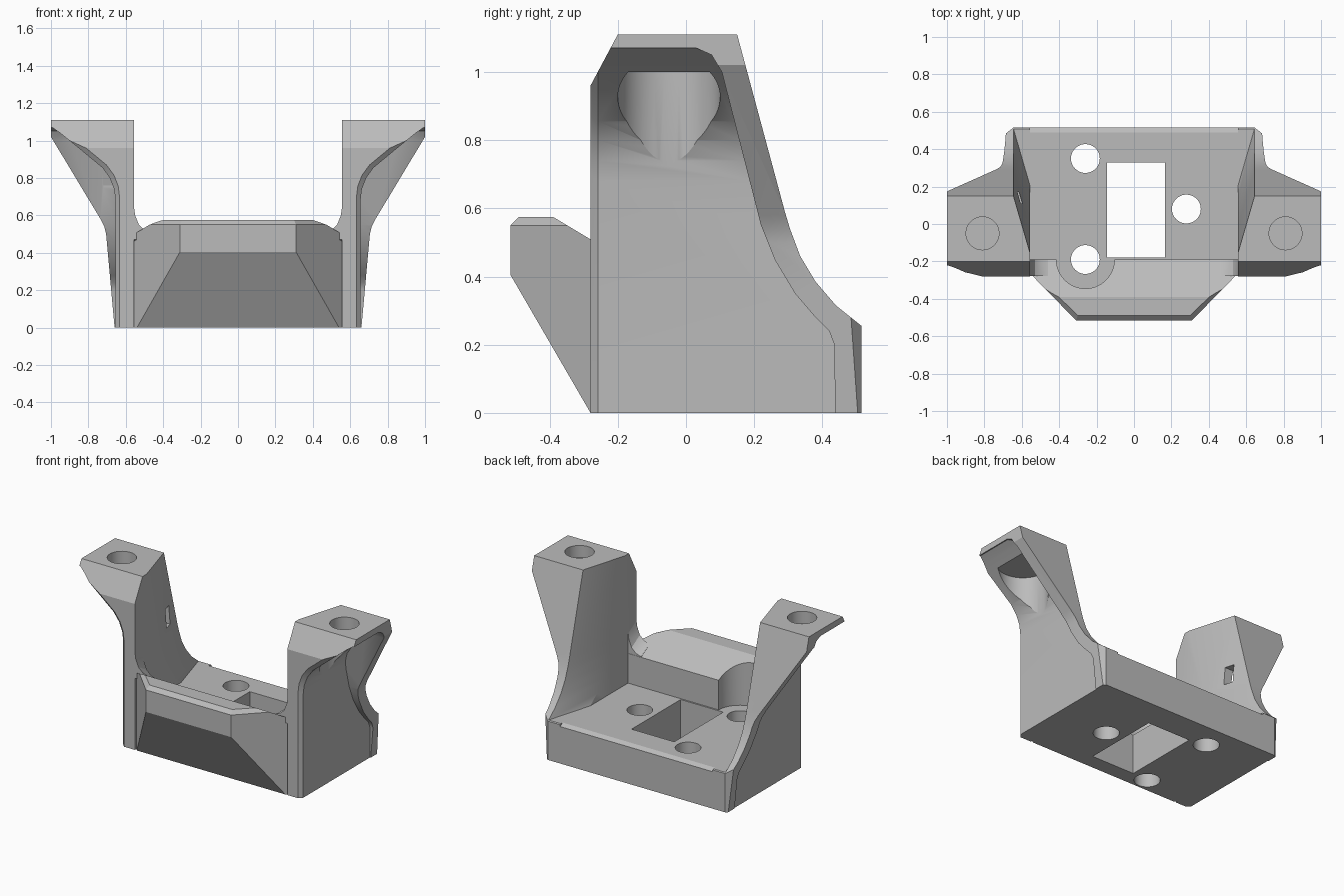
import bpy, bmesh, math
from mathutils import Matrix

if "Cube" in bpy.data.objects:
    bpy.data.objects.remove(bpy.data.objects["Cube"])

grey = bpy.data.materials.new("plain grey")
grey.use_nodes = True
GREY = (0.5, 0.5, 0.5, 1)
grey.diffuse_color = GREY
grey.node_tree.nodes["Principled BSDF"].inputs["Base Color"].default_value = GREY


def finish_mesh(name, bm):
    bmesh.ops.recalc_face_normals(bm, faces=bm.faces)
    mesh = bpy.data.meshes.new(name)
    bm.to_mesh(mesh)
    bm.free()
    mesh.materials.append(grey)
    obj = bpy.data.objects.new(name, mesh)
    bpy.context.collection.objects.link(obj)
    return obj


def loft(name, sections):
    """Closed solid through matching rings of 3D points."""
    bm = bmesh.new()
    rings = [[bm.verts.new(p) for p in ring] for ring in sections]
    for a, b in zip(rings, rings[1:]):
        for i in range(len(a)):
            j = (i + 1) % len(a)
            bm.faces.new((a[i], a[j], b[j], b[i]))
    bm.faces.new(rings[0])
    bm.faces.new(rings[-1])
    return finish_mesh(name, bm)


def prism(name, axis, points, lo, hi, shift=(0, 0)):
    """Extrude a 2D outline along an axis; shift slides the low end."""
    def ring(t, du, dv):
        moved = [(u + du, v + dv) for u, v in points]
        if axis == "x":
            return [(t, u, v) for u, v in moved]
        if axis == "y":
            return [(u, t, v) for u, v in moved]
        return [(u, v, t) for u, v in moved]
    return loft(name, [ring(lo, *shift), ring(hi, 0, 0)])


def box(name, x0, x1, y0, y1, z0, z1):
    return prism(name, "z", [(x0, y0), (x1, y0), (x1, y1), (x0, y1)], z0, z1)


def cylinder(name, x, y, radius, z0, z1):
    bm = bmesh.new()
    bmesh.ops.create_cone(bm, cap_ends=True, segments=64, radius1=radius,
                          radius2=radius, depth=z1 - z0,
                          matrix=Matrix.Translation((x, y, (z0 + z1) / 2)))
    return finish_mesh(name, bm)


def select(obj):
    bpy.ops.object.select_all(action="DESELECT")
    obj.select_set(True)
    bpy.context.view_layer.objects.active = obj


def combine(obj, tool, operation="DIFFERENCE"):
    mod = obj.modifiers.new("cut", "BOOLEAN")
    mod.operation, mod.solver, mod.object = operation, "EXACT", tool
    select(obj)
    bpy.ops.object.modifier_apply(modifier=mod.name)
    bpy.data.objects.remove(tool)


FLOOR = 0.26

# Base plate with window and three screw holes
base = prism("base_plate", "x", [(-0.25, 0), (0.515, 0), (0.515, 0.243),
                                 (0.49, FLOOR), (-0.25, FLOOR)], -0.645, 0.645)
combine(base, box("window", -0.145, 0.165, -0.18, 0.33, -0.1, 0.5))
for x, y in [(-0.26, 0.35), (-0.26, -0.19), (0.28, 0.08)]:
    combine(base, cylinder("screw_hole", x, y, 0.077, -0.1, 0.5))


# Front block: tapered plan, undercut front, sloping top
def plan(z, inset):
    half = [(0.555, -0.19), (0.555, -0.265 + inset),
            (0.31 - inset * 0.4, -0.515 + inset)]
    return [(x, y, z) for x, y in half] + [(-x, y, z) for x, y in half[::-1]]


block = loft("front_block", [plan(0, 0), plan(0.55, 0), plan(0.575, 0.025)])
combine(block, prism("block_side", "x", [(-0.1, 0), (-0.28, 0), (-0.515, 0.405),
                                         (-0.53, 0.43), (-0.53, 0.575), (-0.39, 0.575),
                                         (-0.1, 0.401)], -1, 1), "INTERSECT")
combine(block, cylinder("head_clearance", -0.26, -0.19, 0.155, FLOOR, 1))
combine(block, cylinder("screw_hole", -0.26, -0.19, 0.077, -0.1, 0.5))

# Fillets between block and arms
fillet = [(0.558, 0.42), (0.46, 0.42), (0.46, 0.458), (0.5, 0.472),
          (0.53, 0.50), (0.55, 0.55), (0.558, 0.61)]
for side, label in ((1, "left"), (-1, "right")):
    prism(label + "_fillet", "y", [(side * x, z) for x, z in fillet],
          -0.278, -0.191, (0, 0.05))

# Arm: side outline crossed with flared front outline
back_edge = [(0.515, 0.255), (0.44, 0.315), (0.38, 0.385), (0.335, 0.46),
             (0.305, 0.54), (0.29, 0.59), (0.15, 1.11)]
arm = prism("left_arm", "x", [(-0.28, 0), (0.515, 0)] + back_edge
            + [(-0.2, 1.11), (-0.28, 0.96)], 0.555, 1.0)
combine(arm, prism("flare", "y", [(0.5, -0.1), (0.65, -0.1), (0.66, 0), (0.705, 0.5),
                                  (0.715, 0.54), (0.735, 0.58), (1, 1.02),
                                  (1.1, 1.02), (1.1, 1.2), (0.5, 1.2)],
                   -0.8, 0.8), "INTERSECT")

# Outer recess, leaving a rim along the top and back
curve = [(0.655, -0.1), (0.655, 0.68), (0.662, 0.74), (0.685, 0.80),
         (0.725, 0.855), (0.84, 0.95), (0.95, 1.04), (1.0, 1.075)]
outside = curve + [(1.3, 1.2), (1.3, -0.1)]
recess = prism("recess", "x", [(-0.4, -0.2), (-0.4, 1.07), (0.03, 1.07), (0.075, 1.05),
                               (0.105, 1.0), (0.22, 0.55), (0.26, 0.45), (0.32, 0.35),
                               (0.38, 0.28), (0.42, 0.24), (0.435, 0.2),
                               (0.44, -0.2)], 0.6, 1.2)
combine(recess, prism("recess_curve", "y", outside, -0.8, 0.8), "INTERSECT")
combine(arm, recess)

# Front edge and back corner chamfers
combine(arm, prism("front_chamfer", "y", outside, -0.30, -0.258, (-0.042, 0.028)))
combine(arm, prism("corner_chamfer", "z", [(0.635, 0.523), (0.70, 0.4725),
                                           (0.75, 0.6)], -0.1, 0.6))

# Slanted inner face following the back edge
path = [(0.51, FLOOR)] + back_edge[1:] + [(0.125, 1.2)]
combine(arm, loft("inner_slant", [[(0.665, y + 0.07, z), (0.54, y - 0.36, z),
                                   (0.4, y + 0.07, z)] for y, z in path]))

# Nut pocket below and blind screw hole above
combine(arm, cylinder("nut_pocket", 0.81, -0.05, 0.15, 0.5, 1.0))
combine(arm, cylinder("ear_hole", 0.81, -0.05, 0.088, 1.03, 1.3))

# Mirrored arm with a small side opening
bm = bmesh.new()
bm.from_mesh(arm.data)
bmesh.ops.scale(bm, vec=(-1, 1, 1), verts=bm.verts)
right_arm = finish_mesh("right_arm", bm)
combine(right_arm, box("side_opening", -0.72, -0.5, 0.11, 0.17, 0.64, 0.76))

for obj in list(bpy.context.collection.objects):
    if obj.type == "MESH" and grey.name in obj.data.materials:
        select(obj)
        bpy.ops.object.shade_smooth_by_angle(angle=math.radians(25))
